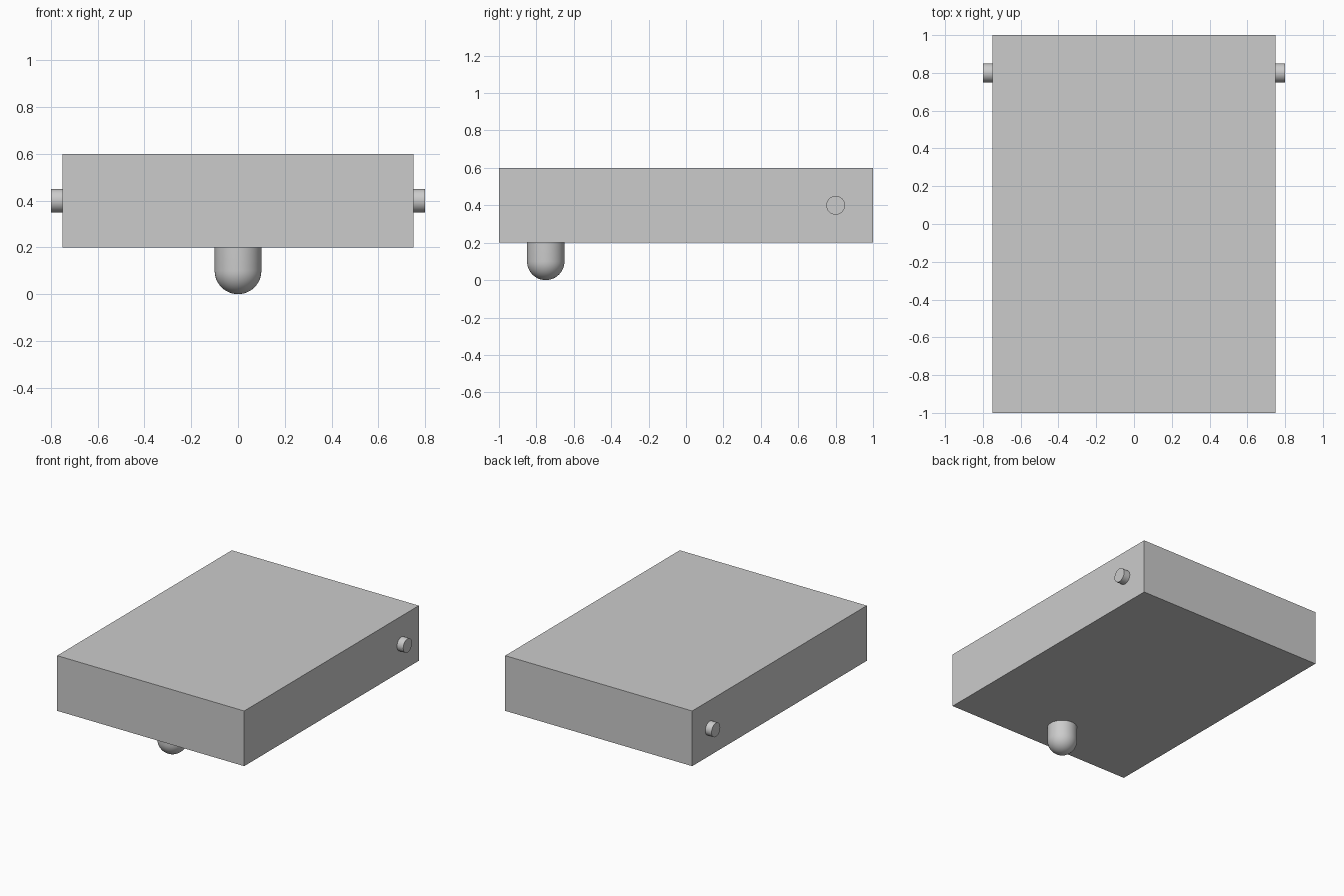
import bpy
import bmesh
import math
from mathutils import Matrix, Vector

cube = bpy.data.objects.get("Cube")
if cube:
    bpy.data.objects.remove(cube, do_unlink=True)

grey = bpy.data.materials.new("light_grey")
grey.use_nodes = True
colour = (0.6, 0.6, 0.6, 1)
grey.diffuse_color = colour
grey.node_tree.nodes["Principled BSDF"].inputs["Base Color"].default_value = colour


def add_part(name, bm, smooth=False):
    bmesh.ops.recalc_face_normals(bm, faces=bm.faces)
    mesh = bpy.data.meshes.new(name)
    bm.to_mesh(mesh)
    bm.free()
    mesh.materials.append(grey)
    part = bpy.data.objects.new(name, mesh)
    bpy.context.collection.objects.link(part)
    if smooth:
        bpy.ops.object.select_all(action="DESELECT")
        part.select_set(True)
        bpy.context.view_layer.objects.active = part
        bpy.ops.object.shade_smooth_by_angle(angle=math.radians(40))
    return part


# Flat rectangular body
bm = bmesh.new()
bmesh.ops.create_cube(bm, size=1, matrix=Matrix.Translation((0, 0, 0.4)) @ Matrix.Diagonal((1.5, 2, 0.4, 1)))
add_part("body", bm)

# Side pins near the back
for name, side in (("left_pin", 1), ("right_pin", -1)):
    bm = bmesh.new()
    place = Matrix.Translation((side * 0.775, 0.8, 0.4)) @ Matrix.Rotation(math.pi / 2, 4, "Y")
    bmesh.ops.create_cone(bm, cap_ends=True, segments=48, radius1=0.05, radius2=0.05, depth=0.05, matrix=place)
    add_part(name, bm, smooth=True)

# Round-ended front foot, spun from its half profile
bm = bmesh.new()
radius, steps = 0.1, 12
profile = [Vector((0, 0, 0.2)), Vector((radius, 0, 0.2))]
for i in range(steps + 1):
    a = math.pi / 2 * i / steps
    profile.append(Vector((radius * math.cos(a), 0, radius - radius * math.sin(a))))
verts = [bm.verts.new(p) for p in profile]
edges = [bm.edges.new(pair) for pair in zip(verts, verts[1:])]
bmesh.ops.spin(bm, geom=verts + edges, cent=(0, 0, 0), axis=(0, 0, 1), angle=2 * math.pi, steps=48)
bmesh.ops.remove_doubles(bm, verts=bm.verts, dist=0.0001)
bmesh.ops.translate(bm, verts=bm.verts, vec=(0, -0.75, 0))
add_part("front_foot", bm, smooth=True)
